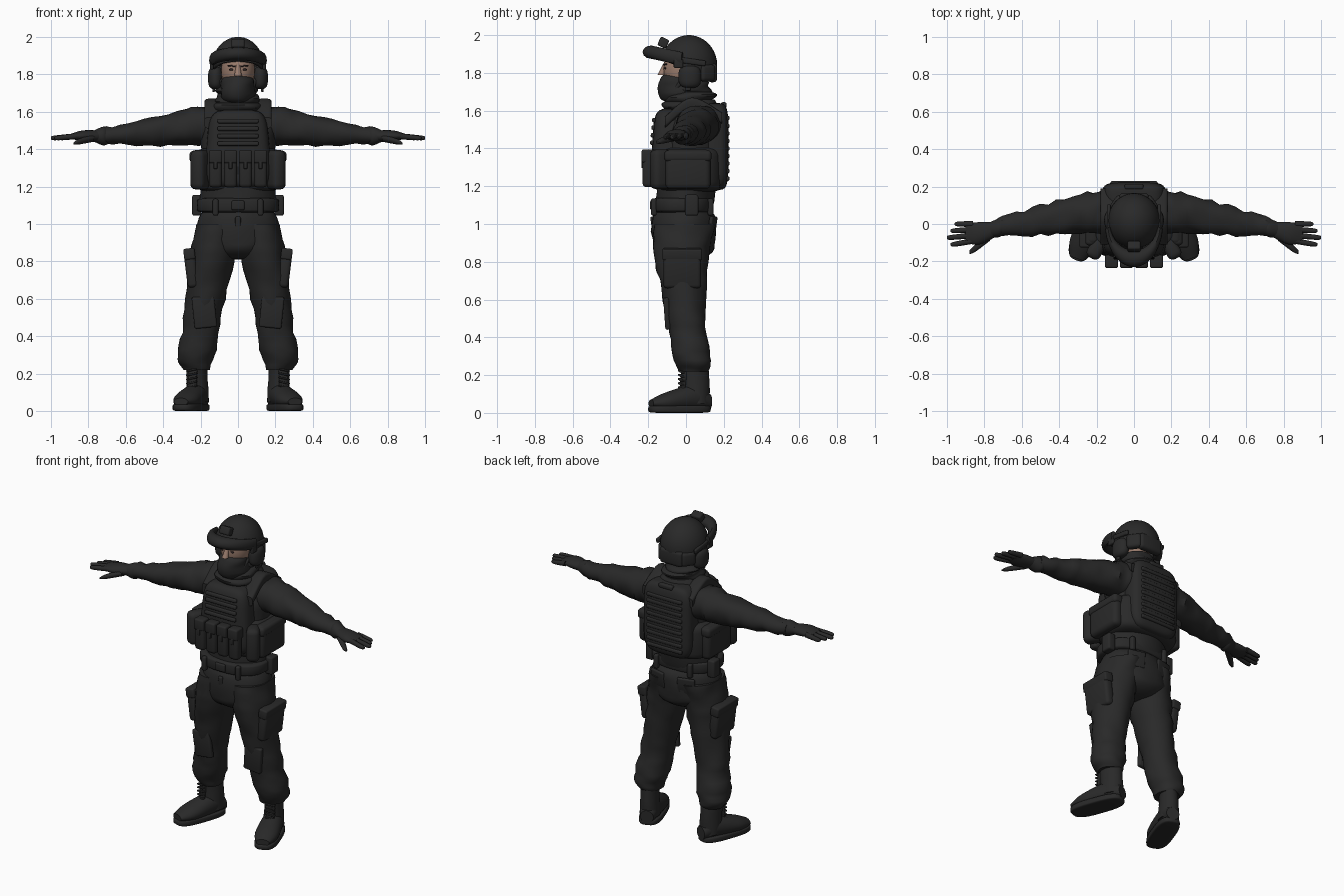
import bpy, bmesh, math
from mathutils import Vector, Matrix, Euler, noise

default_cube = bpy.data.objects.get("Cube")
if default_cube:
    bpy.data.objects.remove(default_cube, do_unlink=True)

X_AXIS, Y_AXIS, Z_AXIS = Matrix.Identity(3)
NO_MOVE = Matrix.Identity(4)
parts = []


def make_material(name, red, green, blue):
    colour = (red, green, blue, 1)
    material = bpy.data.materials.new(name)
    material.use_nodes = True
    material.diffuse_color = colour
    material.node_tree.nodes["Principled BSDF"].inputs["Base Color"].default_value = colour
    return material


cloth = make_material("black cloth", .022, .022, .022)
skin = make_material("skin", .32, .2, .15)
eye_dark = make_material("eye dark", .03, .02, .02)


def finish(name, bm, material=cloth, mirror=False):
    """Turn a bmesh into an object, optionally mirrored to the other side."""
    bmesh.ops.recalc_face_normals(bm, faces=bm.faces)
    mesh = bpy.data.meshes.new(name)
    bm.to_mesh(mesh)
    bm.free()
    mesh.materials.append(material)
    part = bpy.data.objects.new(name, mesh)
    bpy.context.collection.objects.link(part)
    if mirror:
        part.modifiers.new("mirror", 'MIRROR').use_mirror_merge = False
    parts.append(part)
    return part


def bridge_rings(rings):
    """Bridge matching rings of points and cap both ends."""
    bm = bmesh.new()
    loops = [[bm.verts.new(point) for point in ring] for ring in rings]
    for lower, upper in zip(loops, loops[1:]):
        for i in range(len(lower)):
            bm.faces.new((lower[i - 1], lower[i], upper[i], upper[i - 1]))
    bm.faces.new(loops[0])
    bm.faces.new(loops[-1])
    return bm


def signed_power(value, power):
    return math.copysign(abs(value) ** power, value)


def loft(name, stations, u=X_AXIS, v=Y_AXIS, squareness=2, fold=0, stretch=(9, 9, 22),
         move=NO_MOVE, sides=32, steps=6, **options):
    """Smooth tube through stations of (x, y, z, half size on u, half size on v)."""
    points = [Vector(station) for station in stations]
    padded = [points[0], *points, points[-1]]
    dense = []
    for a, b, c, d in zip(padded, padded[1:], padded[2:], padded[3:]):
        for step in range(steps):
            t = step / steps
            bend = a * 2 - b * 5 + c * 4 - d
            twist = (b - c) * 3 + d - a
            dense.append(b + ((c - a) * t + bend * t ** 2 + twist * t ** 3) / 2)
    dense.append(points[-1])
    rings = []
    for x, y, z, half_u, half_v in dense:
        ring = []
        for side in range(sides):
            angle = math.tau * side / sides
            offset = (u * half_u * signed_power(math.cos(angle), 2 / squareness)
                      + v * half_v * signed_power(math.sin(angle), 2 / squareness))
            point = Vector((x, y, z)) + offset
            crease = noise.noise(Vector(a * b for a, b in zip(point, stretch)))
            ring.append(move @ (point + offset.normalized() * fold * crease))
        rings.append(ring)
    return finish(name, bridge_rings(rings), **options)


def cushion(name, centre, half, squareness=2, flatness=2, taper=0, **options):
    """Rounded body: squareness shapes the plan, flatness shapes the side."""
    x, y, z = centre
    width, depth, height = half
    stations = []
    for i in range(-9, 10):
        angle = math.radians(i * 9.5)
        rise = signed_power(math.sin(angle), 2 / flatness)
        scale = math.cos(angle) ** (2 / flatness) * (1 + taper * rise)
        stations.append((x, y, z + height * rise, width * scale, depth * scale))
    return loft(name, stations, squareness=squareness, steps=1, **options)


def box(name, centre, size, turn=(0, 0, 0), rounding=.01, move=NO_MOVE, **options):
    """Box with rounded edges, turned by degrees."""
    bm = bmesh.new()
    bmesh.ops.create_cube(bm, size=1, matrix=Matrix.Diagonal((*size, 1)))
    bmesh.ops.bevel(bm, geom=bm.edges[:], offset=min(rounding, min(size) * .4),
                    segments=3, profile=.5, affect='EDGES')
    rotation = Euler(map(math.radians, turn)).to_matrix().to_4x4()
    bm.transform(move @ Matrix.Translation(centre) @ rotation)
    return finish(name, bm, **options)


# Trousers
loft("trouser_leg", [(.11, -.01, 1, .11, .16), (.14, -.02, .8, .12, .14), (.19, 0, .5, .1, .1),
     (.22, .03, .3, .1, .1), (.22, .04, .22, .07, .08)], fold=.014, mirror=True)
cushion("trouser_seat", (0, -.01, .96), (.22, .17, .15), flatness=3, fold=.01)
box("cargo_pocket", (.25, -.02, .76), (.06, .2, .2), (0, 7, 0), .02, mirror=True)
box("cargo_flap", (.26, -.02, .84), (.06, .21, .06), (0, 7, 0), mirror=True)
box("trouser_fly", (0, -.17, .97), (.03, .02, .14), (8, 0, 0))
box("back_pocket", (.1, .14, .99), (.11, .02, .1), (-8, 0, -14), mirror=True)
box("knee_patch", (.18, -.1, .53), (.12, .03, .17), (4, 6, 0), mirror=True)

# Boots, turned outwards
foot = Matrix.Translation((.22, .05, 0)) @ Matrix.Rotation(math.radians(20), 4, 'Z')
loft("boot_shaft", [(0, .01, .05, .06, .07), (0, 0, .27, .05, .07)],
     fold=.006, move=foot, mirror=True)
loft("boot_foot", [(0, .08, .06, .04, .04), (0, 0, .08, .06, .07), (0, -.16, .06, .07, .05),
     (0, -.25, .05, .04, .02)], v=Z_AXIS, move=foot, mirror=True)
cushion("boot_sole", (0, -.09, .02), (.07, .17, .02), 3, 6, move=foot, mirror=True)
box("boot_tongue", (0, -.07, .16), (.05, .02, .13), (-6, 0, 0), move=foot, mirror=True)
for i in range(5):
    box("boot_lace", (0, -.08, .13 + i / 45), (.06, .02, .01), (0, 12, 0), move=foot, mirror=True)

# Shirt and sleeves
loft("shirt", [(0, -.01, 1.08, .2, .15), (0, .02, 1.4, .2, .17), (0, .04, 1.55, .2, .15),
     (0, .05, 1.66, .1, .1)], fold=.01)
along_arm = dict(u=Y_AXIS, v=Z_AXIS, mirror=True)
loft("sleeve", [(.1, .06, 1.53, .12, .1), (.25, .06, 1.52, .11, .1), (.5, .02, 1.49, .08, .07),
     (.73, -.02, 1.47, .05, .04)], fold=.018, stretch=(24, 9, 9), **along_arm)

# Gloves
loft("glove_cuff", [(.69, -.01, 1.47, .04, .04), (.72, -.02, 1.47, .05, .05),
     (.77, -.03, 1.47, .04, .03)], **along_arm)
loft("glove_palm", [(.74, -.03, 1.47, .04, .03), (.83, -.05, 1.47, .06, .03),
     (.9, -.05, 1.47, .05, .01)], **along_arm)
for i in range(4):
    spread, tip = -.03 * i, 1 - .02 * abs(i - 2)
    loft("glove_finger", [(.86, spread, 1.47, .016, .016), (tip - .02, spread * 1.2, 1.46, .013, .013),
         (tip, spread * 1.2, 1.46, .005, .005)], sides=14, **along_arm)
loft("glove_thumb", [(.77, -.06, 1.46, .03, .02), (.85, -.13, 1.44, .02, .015),
     (.88, -.15, 1.43, .01, .005)], sides=16, **along_arm)

# Belt and its pouches
cushion("belt", (0, -.02, 1.1), (.22, .16, .04), 2.4, 7)
box("belt_buckle", (0, -.18, 1.1), (.07, .02, .05))
box("belt_hip_pouch", (.22, .03, 1.1), (.05, .07, .11), mirror=True)
for y in (-.17, .13):
    box("belt_keeper", (.12, y, 1.09), (.03, .03, .09), mirror=True)

# Armour vest
cushion("cummerbund", (0, .02, 1.29), (.23, .18, .12), 3, 6)
cushion("vest_front", (0, -.07, 1.4), (.17, .11, .21), 4, 5, taper=-.1)
cushion("vest_back", (0, .15, 1.41), (.17, .075, .23), 4, 5)
loft("shoulder_strap", [(.14, -.11, 1.54, .04, .03), (.14, .03, 1.64, .04, .03),
     (.14, .19, 1.56, .04, .03)], v=Z_AXIS, squareness=4, mirror=True)
for i in range(4):
    box("front_webbing", (0, -.18 + i / 300, 1.43 + i / 25), (.22, .02, .024), (-8, 0, 0))
for i in range(9):
    box("back_webbing", (0, .22, 1.24 + i / 25), (.25, .02, .024))
box("drag_handle", (0, .2, 1.63), (.1, .03, .03))

# Vest pouches
POUCH, FLAP = 1.29, 1.36
for x in (.04, .12):
    box("magazine_pouch", (x, -.2, POUCH), (.07, .06, .19), rounding=.02, mirror=True)
    box("magazine_flap", (x, -.2, FLAP), (.07, .07, .07), mirror=True)
    box("magazine_tab", (x, -.23, FLAP - .04), (.02, .01, .05), mirror=True)
box("corner_pouch", (.2, -.13, POUCH), (.08, .12, .21), (0, 0, 30), .03, mirror=True)
box("side_pouch", (.22, .01, POUCH), (.07, .24, .21), rounding=.03, mirror=True)
box("side_flap", (.225, .01, FLAP), (.07, .25, .06), rounding=.02, mirror=True)

# Scarf in soft rolls, and face mask
for z, size in ((1.62, .13), (1.67, .12), (1.72, .11)):
    cushion("scarf_roll", (0, .02, z), (size, size + .01, .05), fold=.03, stretch=(7, 7, 24))
cushion("face_mask", (0, -.03, 1.72), (.09, .12, .08), flatness=3, fold=.01)

# Face
cushion("head", (0, -.01, 1.82), (.09, .11, .13), material=skin)
loft("nose", [(0, -.11, 1.85, .01, .01), (0, -.13, 1.79, .02, .02)], material=skin)
box("brow", (.035, -.11, 1.845), (.045, .012, .008), (0, -6, 15), material=eye_dark, mirror=True)
cushion("eye", (.035, -.11, 1.825), (.014, .006, .006), material=eye_dark, mirror=True)

# Helmet shell, cut along a slope from brow to nape
shell = cushion("helmet_shell", (0, .015, 1.84), (.14, .15, .16))
bm = bmesh.new()
bm.from_mesh(shell.data)
bmesh.ops.bisect_plane(bm, geom=bm.verts[:] + bm.edges[:] + bm.faces[:], plane_co=(0, -.13, 1.87),
                       plane_no=(0, .4, 1), clear_inner=True)
bm.to_mesh(shell.data)
bm.free()
shell.modifiers.new("thickness", 'SOLIDIFY').thickness = .014

# Raised visor: a tilted oval section swept round the brow
visor_rings = []
for sweep in range(-14, 15):
    turn = math.radians(sweep * 6)
    ring = []
    for side in range(12):
        angle = math.tau * side / 12
        reach, lift = math.cos(angle), math.sin(angle)
        ring.append(((.14 + .015 * reach) * math.sin(turn),
                     -(.185 + .045 * reach) * math.cos(turn),
                     1.87 + .035 * lift + .04 * math.cos(turn)))
    visor_rings.append(ring)
finish("visor", bridge_rings(visor_rings))

# Helmet fittings and headset
box("helmet_shroud", (0, -.12, 1.96), (.07, .05, .05), (-25, 0, 0))
box("helmet_rail", (.135, .03, 1.86), (.02, .15, .03), (-8, 0, 0), mirror=True)
box("visor_hinge", (.14, -.04, 1.85), (.02, .05, .05), mirror=True)
cushion("ear_cup", (.12, .02, 1.78), (.04, .06, .06), flatness=3, mirror=True)
box("ear_plate", (.14, .02, 1.78), (.02, .07, .08), mirror=True)
box("nape_pad", (0, .14, 1.8), (.16, .05, .1), rounding=.02)
box("nape_corner", (.09, .11, 1.8), (.05, .09, .09), (0, 0, 35), .02, mirror=True)
box("microphone_stub", (.13, .01, 1.72), (.015, .03, .03), mirror=True)
loft("chin_strap", [(.1, .01, 1.8, .01, .015), (.07, -.07, 1.69, .01, .015)], mirror=True)

# Smooth shading with sharp edges kept
bpy.ops.object.select_all(action='DESELECT')
for part in parts:
    part.select_set(True)
bpy.context.view_layer.objects.active = parts[0]
bpy.ops.object.shade_smooth_by_angle(angle=math.radians(40))
